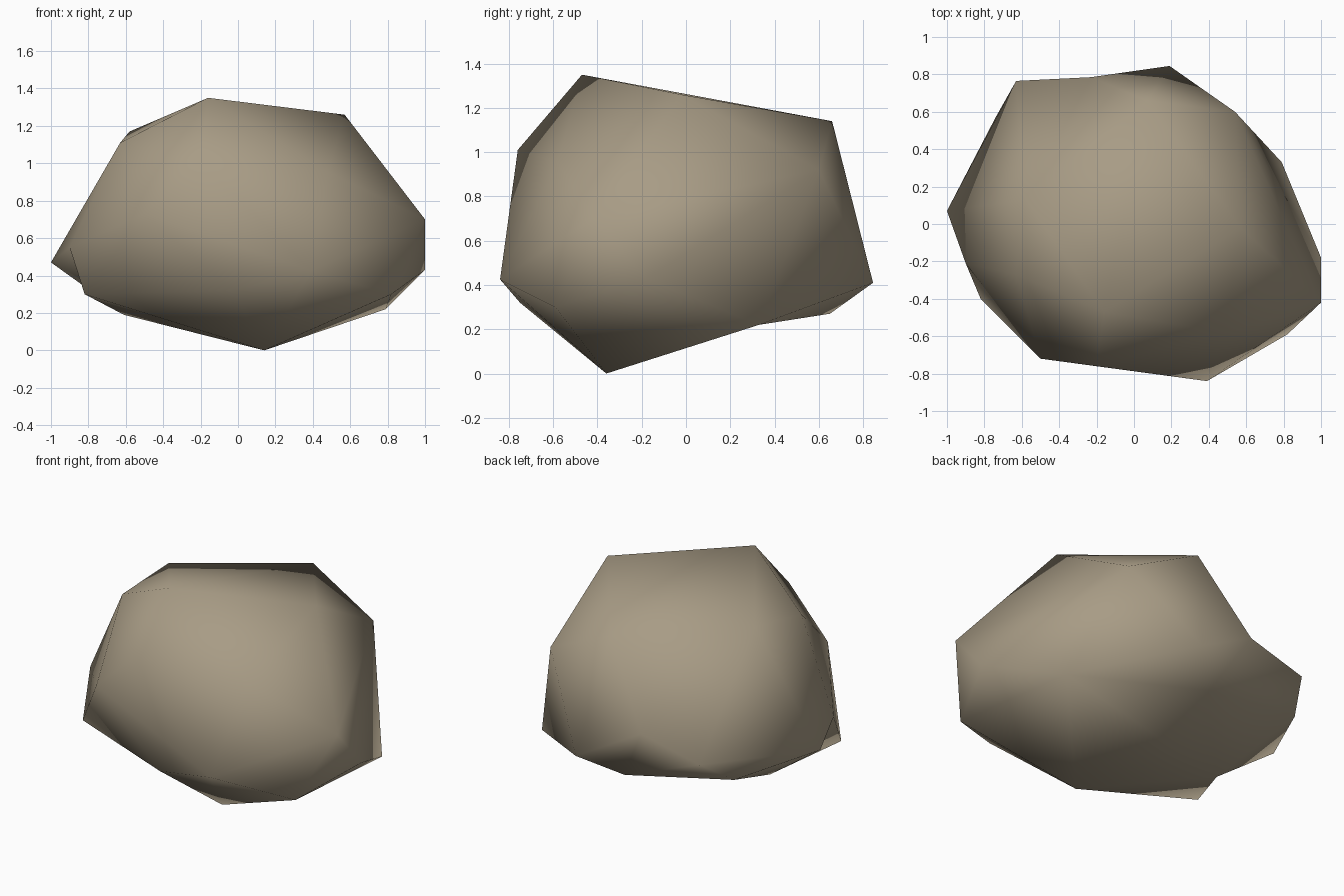
import bpy, bmesh

if "Cube" in bpy.data.objects:
    bpy.data.objects.remove(bpy.data.objects["Cube"])

# Corner points of the boulder, grouped by height
LOW = [(.14, -.36, 0), (-.61, .02, .19), (.79, .33, .22), (-.02, .65, .27),
       (.82, -.59, .30), (-.82, -.40, .30), (-.03, -.75, .32)]
BELT = [(.19, .845, .41), (-.74, .57, .40), (1, -.18, .43), (.39, -.84, .425),
        (-1, .07, .47), (-.90, -.21, .55), (-.63, .765, .54), (-.23, .785, .64),
        (1, -.42, .70), (-.50, -.72, .73)]
CROWN = [(.54, .60, .92), (.48, -.58, .955), (-.20, -.76, 1.01), (-.63, -.27, 1.11),
         (.07, .66, 1.14), (-.58, .13, 1.17), (.57, -.02, 1.26), (-.16, -.47, 1.35)]

# Ridges that are turned inward to make shallow hollows
HOLLOWS = [((.07, .66, 1.14), (-.63, .765, .54)),     # upper back
           ((.19, .845, .41), (-.63, .765, .54)),     # lower back
           ((.14, -.36, 0), (-.02, .65, .27)),        # underside
           ((-1, .07, .47), (-.82, -.40, .30))]       # lower left

# Wrap a hull around the points
bm = bmesh.new()
verts = {p: bm.verts.new(p) for p in LOW + BELT + CROWN}
bmesh.ops.convex_hull(bm, input=bm.verts[:])
for a, b in HOLLOWS:
    ridge = bm.edges.get((verts[a], verts[b]))
    if ridge and len(ridge.link_faces) == 2:
        bmesh.ops.rotate_edges(bm, edges=[ridge], use_ccw=True)
bmesh.ops.recalc_face_normals(bm, faces=bm.faces[:])
for f in bm.faces:
    f.smooth = True

mesh = bpy.data.meshes.new("boulder")
bm.to_mesh(mesh)
bm.free()

# One flat stone colour
stone = bpy.data.materials.new("warm grey stone")
stone.diffuse_color = (.39, .33, .235, 1)
stone.use_nodes = True
stone.node_tree.nodes["Principled BSDF"].inputs["Base Color"].default_value = stone.diffuse_color
mesh.materials.append(stone)
boulder = bpy.data.objects.new("boulder", mesh)
bpy.context.collection.objects.link(boulder)
